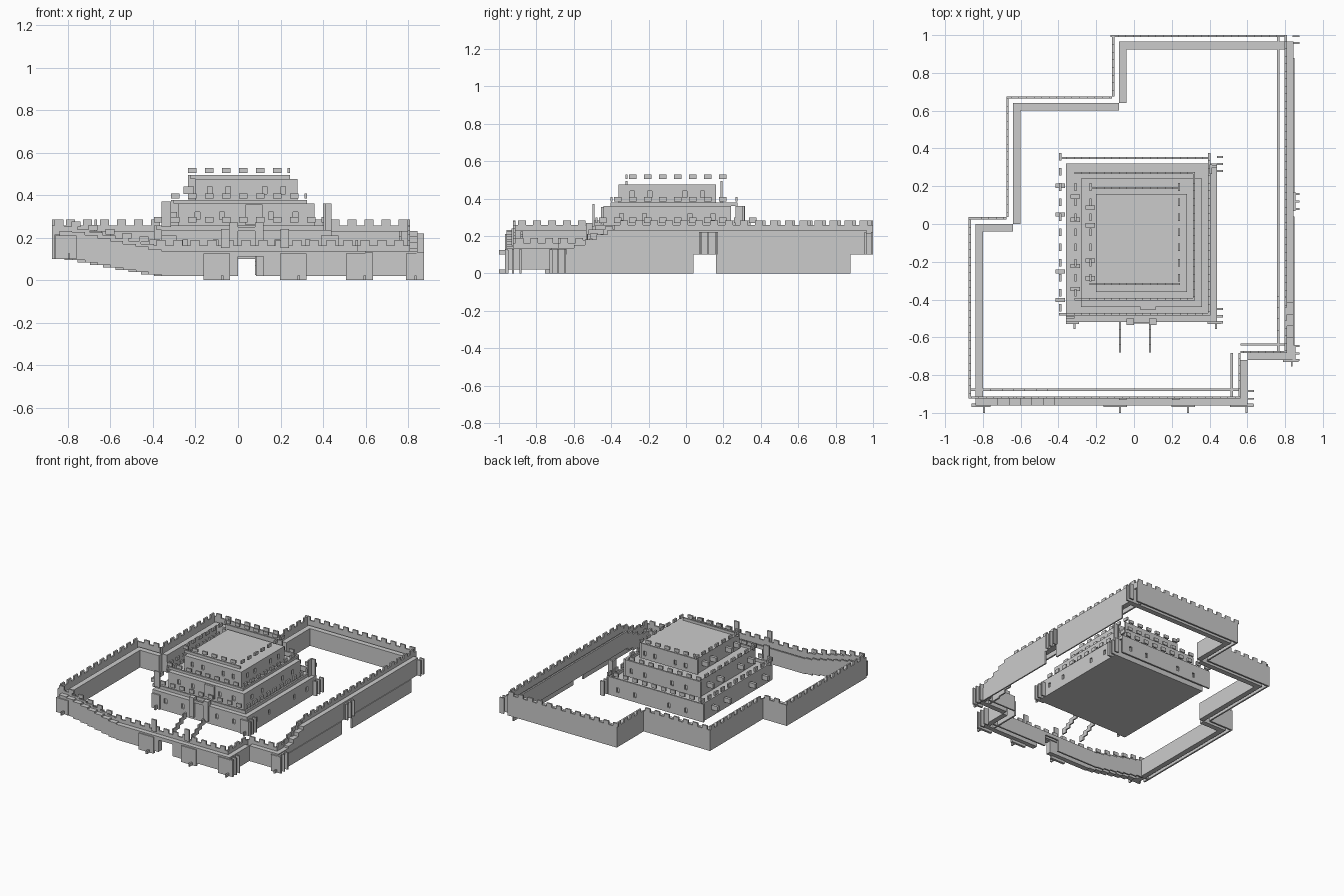
import bpy, bmesh
from mathutils import Vector

if "Cube" in bpy.data.objects:
    bpy.data.objects.remove(bpy.data.objects["Cube"])

SH = 0.036   # parapets sit shifted towards -x / +y from the bodies
TH = 0.012   # parapet thickness


def box(bm, x0, x1, y0, y1, z0, z1):
    """Axis aligned box added to a bmesh."""
    v = [bm.verts.new((x, y, z)) for z in (z0, z1)
         for x, y in ((x0, y0), (x1, y0), (x1, y1), (x0, y1))]
    for f in ((3, 2, 1, 0), (4, 5, 6, 7), (0, 1, 5, 4),
              (1, 2, 6, 5), (2, 3, 7, 6), (3, 0, 4, 7)):
        bm.faces.new([v[i] for i in f])


def strip(bm, p, q, n, w, z0, z1):
    """Box along the line p-q, growing by w along n."""
    pts = [p, q, p + n * w, q + n * w]
    xs, ys = [a.x for a in pts], [a.y for a in pts]
    box(bm, min(xs), max(xs), min(ys), max(ys), z0, z1)


def finish(bm, name):
    me = bpy.data.meshes.new(name)
    bm.to_mesh(me)
    bm.free()
    ob = bpy.data.objects.new(name, me)
    bpy.context.collection.objects.link(ob)
    return ob


def clamp(t):
    return max(0.0, min(1.0, t))


# ---------------------------------------------------------------- outer wall
loop = [Vector(p) for p in ((-.84, -.96), (.60, -.96), (.60, -.72), (.845, -.72),
                            (.845, .965), (-.08, .965), (-.08, .64), (-.64, .64),
                            (-.64, 0), (-.84, 0))]
shift = Vector((-SH, SH))
wall, parapet, inner, merlons = (bmesh.new() for _ in range(4))


def drop(i, c):
    """How far the wall has stepped down the slope: 0 high, 1 low."""
    if i == 0:
        return clamp((c.x + .78) / .42)
    if i in (1, 2):
        return 1.0
    if i == 3:
        return 1 - clamp((c.y + .60) / .2)
    return 0.0


for i, a in enumerate(loop):
    b = loop[(i + 1) % len(loop)]
    d = (b - a).normalized()
    n = Vector((-d.y, d.x))
    length = (b - a).length
    outer_side = n.x < -.5 or n.y > .5          # east and south runs
    count = max(2, round(length / .06))
    if i not in (0, 3):
        count = 1
    for k in range(count):
        p, q = a + d * length * k / count, a + d * length * (k + 1) / count
        c = (p + q) / 2
        t = drop(i, c)
        top, bot = .232 - .095 * t, .10 - .08 * t
        if i == 0 and 0 < c.x < .12:             # gate opening
            bot = .11
        strip(wall, p, q, n, .04, bot, top)
        pb = top - .02 if outer_side else bot
        strip(parapet, p + shift, q + shift, n, TH, pb, top + .026)
        if outer_side:                           # inner face panel
            off = shift + n * .04
            strip(inner, p + off, q + off, n, TH, bot, top)
    for k in range(int(length / .08 + .5)):
        p = a + d * (.08 * k + .012) + shift
        q = p + d * .042
        z = .258 - .095 * drop(i, p - shift)
        strip(merlons, p, q, n, TH, z, z + .026)
finish(wall, "wall_body")
finish(parapet, "wall_parapet")
finish(inner, "wall_inner_panel")
finish(merlons, "wall_merlons")

# foundation blocks below the east wall
bm = bmesh.new()
for y0, y1 in ((-.64, .04), (.16, .88)):
    box(bm, .84, .85, y0, y1, 0, .10)
finish(bm, "east_foundation")

# buttresses on the south and east runs
bm = bmesh.new()
for x in (-.10, .26, .57):
    box(bm, x - .062, x + .062, -.968, -.95, .0, .125)
    box(bm, x + .02, x + .032, -1.0, -.96, 0, .022)
box(bm, -.86, -.76, -.968, -.95, .10, .21)
box(bm, -.80, -.79, -1.0, -.96, .10, .125)
for x in (.60, ):
    for y in (-.885, -.925, -.96):
        box(bm, x, x + .035, y - .005, y + .005, 0, .13)
for y, z0, z1 in ((.995, .10, .22), (.96, .10, .22), (.16, .10, .22), (.12, .10, .22),
                  (.08, .10, .22), (-.645, .0, .13), (-.685, .0, .13), (-.72, .0, .13)):
    box(bm, .84, .875, y - .006, y + .004, z0, z1)
box(bm, .845, .855, .07, .17, .10, .22)
box(bm, .845, .855, -.73, -.64, 0, .13)
box(bm, .79, .87, -.73, -.715, 0, .125)
box(bm, .83, .84, -.755, -.72, 0, .022)
finish(bm, "buttresses")

# gate posts on the south wall
bm = bmesh.new()
for x in (-.06, .22):
    box(bm, x - .02, x + .02, -.932, -.92, .15, .24)
finish(bm, "gate_posts")

# ---------------------------------------------------------------------- keep
# x0, x1, y0, y1, bottom, body top, parapet top, merlon bottom, merlon top
tiers = {"lower": (-.36, .44, -.52, .32, .10, .235, .258, .27, .298),
         "middle": (-.28, .36, -.44, .24, .235, .36, .378, .384, .408),
         "upper": (-.20, .28, -.36, .16, .36, .475, .495, .505, .528)}
for name, (x0, x1, y0, y1, zb, zt, zp, m0, m1) in tiers.items():
    body = bmesh.new()
    box(body, x0, x1, y0, y1, zb, zt)
    body_ob = finish(body, "keep_" + name + "_body")

    # parapet panels: full height on west and north, low on east and south
    a0, a1, b0, b1 = x0 - SH, x1 - SH, y0 + SH, y1 + SH
    pan = bmesh.new()
    box(pan, a0, a0 + TH, b0, b1 - TH, zb + .02, zp)
    box(pan, a0, a1, b1 - TH, b1, zb + .02, zp)
    box(pan, a1 - TH, a1, b0 + TH, b1 - TH, zt, zp)
    box(pan, a0 + TH, a1, b0, b0 + TH, zt, zp)
    pan_ob = finish(pan, "keep_" + name + "_parapet")

    mer = bmesh.new()
    for k in range(int((a1 - a0) / .08 + .5)):
        x = a0 + .08 * k
        for y in (b0, b1 - TH):
            box(mer, x, x + .04, y, y + TH, m0, m1)
    for k in range(int((b1 - b0) / .08 + .5)):
        y = b0 + .08 * k
        for x in (a0, a1 - TH):
            box(mer, x, x + TH, y + .02, y + .06, m0, m1)
    finish(mer, "keep_" + name + "_merlons")

    # window slits cut through the visible faces
    cut = bmesh.new()
    z0 = (zb + zt) / 2 - .012
    for f in (.14, .32, .68, .86):
        x, y = x0 + (x1 - x0) * f, y0 + (y1 - y0) * f
        box(cut, x - .011, x + .011, y0 - .02, y0 + .012, z0, z0 + .035)
        box(cut, x - .011, x + .011, b1 - .03, b1 + .02, z0, z0 + .035)
        box(cut, a0 - .02, a0 + .03, y - .011, y + .011, z0, z0 + .035)
        box(cut, x1 - .012, x1 + .02, y - .011, y + .011, z0, z0 + .035)
    cut_ob = finish(cut, "window_cutter_" + name)
    cut_ob.hide_render = True
    cut_ob.hide_viewport = True
    cut_ob.display_type = 'WIRE'
    for ob in (body_ob, pan_ob):
        m = ob.modifiers.new("windows", 'BOOLEAN')
        m.operation = 'DIFFERENCE'
        m.solver = 'EXACT'
        m.object = cut_ob

# corner posts and fins of the lower tier
bm = bmesh.new()
box(bm, -.36, -.315, -.50, -.488, .25, .37)
box(bm, .40, .412, .265, .315, .17, .36)
box(bm, .40, .44, .30, .312, .17, .36)
for y in (.355, .318, .28, -.45, -.488, -.52):
    box(bm, .44, .472, y - .006, y + .006, .10, .21)
for x in (-.32, .43):
    box(bm, x - .04, x + .03, -.53, -.52, .10, .21)
    box(bm, x, x + .01, -.555, -.52, .10, .13)
finish(bm, "keep_corner_posts")

# entrance: pillars, upper door bay and stair side rails
bm = bmesh.new()
for x in (-.02, .10):
    box(bm, x - .02, x + .02, -.535, -.50, .12, .27)
box(bm, .0, .08, -.528, -.52, .23, .25)
box(bm, .035, .115, -.455, -.44, .26, .355)
finish(bm, "keep_entrance")
bm = bmesh.new()
for x in (-.08, .08):
    for k in range(4):
        z = .135 - .022 * k
        box(bm, x, x + .01, -.56 - .04 * k, -.52 - .04 * k, z - .045, z)
finish(bm, "stair_rails")
